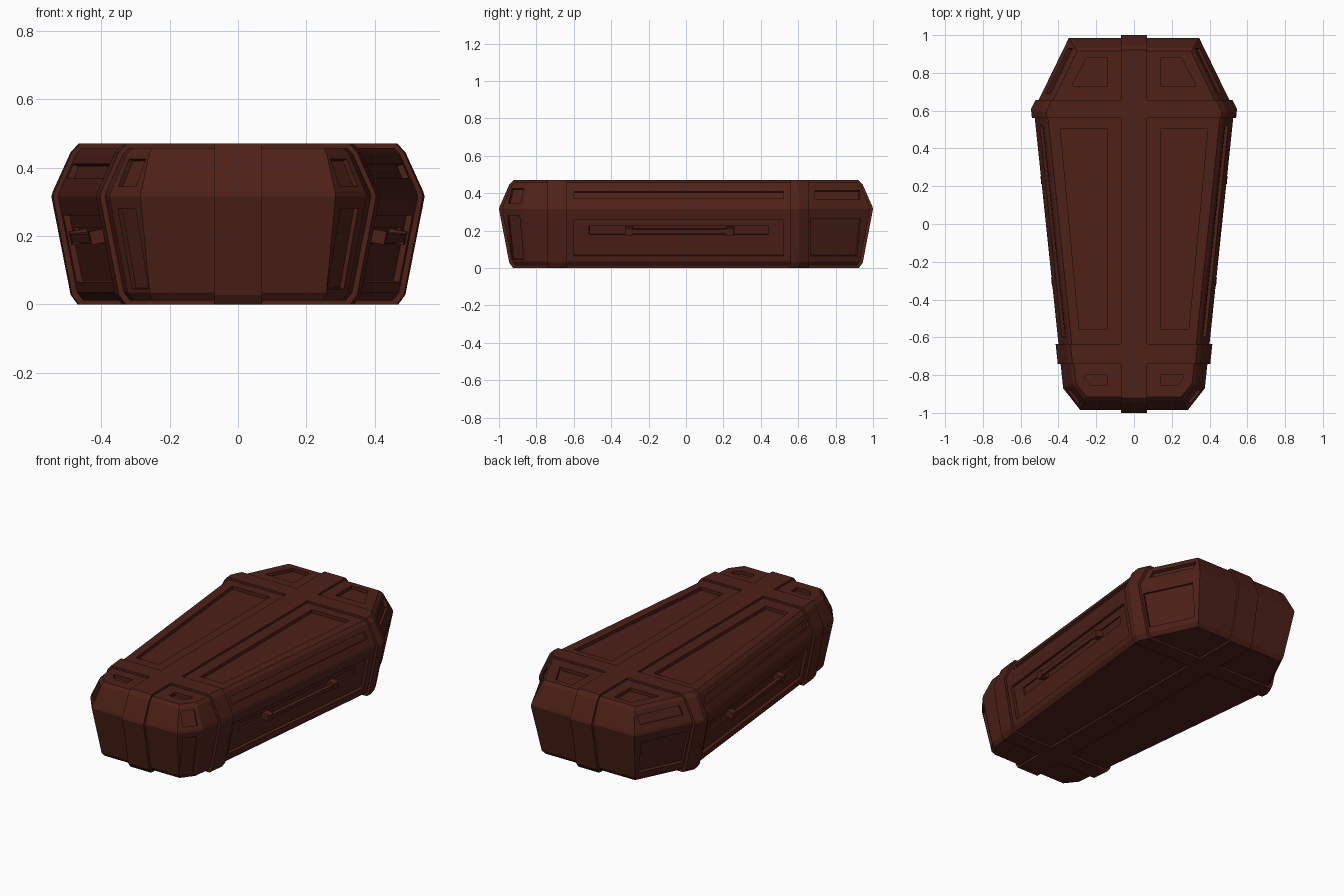
import bpy, bmesh
from mathutils import Vector

if "Cube" in bpy.data.objects:
    bpy.data.objects.remove(bpy.data.objects["Cube"])

wood = bpy.data.materials.new("dark_red_wood")
wood.diffuse_color = (0.075, 0.015, 0.009, 1)
wood.use_nodes = True
wood.node_tree.nodes["Principled BSDF"].inputs["Base Color"].default_value = wood.diffuse_color

# Rim outline (right half, foot to head) mirrored into an octagon
HALF = [(0.285, -0.985), (0.375, -0.87), (0.53, 0.605), (0.345, 0.985)]
OUTLINE = [Vector(p) for p in HALF] + [Vector((-x, y)) for x, y in reversed(HALF)]
# Height and inset of each horizontal ring
BODY = [(0.012, 0.073), (0.035, 0.055), (0.315, 0.0), (0.33, 0.004), (0.44, 0.053), (0.457, 0.07)]
BAND = [(0.0, 0.075), (0.028, 0.055), (0.315, 0.0), (0.33, 0.004), (0.445, 0.055), (0.47, 0.078)]


def ring(z, inset):
    """Mitred inset of the outline at height z."""
    pts, n = [], len(OUTLINE)
    for i, p in enumerate(OUTLINE):
        a = (p - OUTLINE[i - 1]).normalized()
        b = (OUTLINE[(i + 1) % n] - p).normalized()
        na, nb = Vector((-a.y, a.x)), Vector((-b.y, b.x))
        q = p + (na + nb) * (inset / (1 + na.dot(nb)))
        pts.append(Vector((q.x, q.y, z)))
    return pts


def make_object(name, bm):
    bmesh.ops.recalc_face_normals(bm, faces=bm.faces)
    mesh = bpy.data.meshes.new(name)
    bm.to_mesh(mesh)
    bm.free()
    mesh.materials.append(wood)
    ob = bpy.data.objects.new(name, mesh)
    bpy.context.collection.objects.link(ob)
    return ob


def loft(bm, rings):
    loops = [[bm.verts.new(p) for p in r] for r in rings]
    n = len(loops[0])
    bm.faces.new(loops[0][::-1])
    bm.faces.new(loops[-1])
    for lo, hi in zip(loops, loops[1:]):
        for i in range(n):
            bm.faces.new((lo[i], lo[(i + 1) % n], hi[(i + 1) % n], hi[i]))


def band(name, axis, lo, hi):
    """Slice of a slightly enlarged coffin shell, wrapping all round."""
    bm = bmesh.new()
    loft(bm, [ring(z, d - 0.015) for z, d in BAND])
    for pos, sign in ((lo, -1), (hi, 1)):
        co, no = Vector(), Vector()
        co[axis], no[axis] = pos, sign
        res = bmesh.ops.bisect_plane(bm, geom=bm.verts[:] + bm.edges[:] + bm.faces[:],
                                     plane_co=co, plane_no=no, clear_outer=True)
        cut = [e for e in res["geom_cut"] if isinstance(e, bmesh.types.BMEdge)]
        bmesh.ops.contextual_create(bm, geom=cut)
    return make_object(name, bm)


def side_plane(edge, level):
    """Point and outward normal of one sloped face of the body."""
    lo, hi = ring(*BODY[level]), ring(*BODY[level + 1])
    p = lo[edge]
    return p, (lo[edge + 1] - p).cross(hi[edge] - p).normalized()


def on_side(edge, level, y, z):
    p, n = side_plane(edge, level)
    return Vector((p.x - (n.y * (y - p.y) + n.z * (z - p.z)) / n.x, y, z)), n


def prism(bm, pts, n, depth, height):
    """Prism from depth below to height above the face, on both sides."""
    for s in (1, -1):
        loft(bm, [[Vector((s * q.x, q.y, q.z)) for q in (p + n * h for p in pts)]
                  for h in (-depth, height)])


def side_prism(bm, edge, level, yz, depth, height=0.02):
    pts = [on_side(edge, level, y, z)[0] for y, z in yz]
    prism(bm, pts, side_plane(edge, level)[1], depth, height)


def rect(y0, y1, z0, z1):
    return [(y0, z0), (y1, z0), (y1, z1), (y0, z1)]


# Main body
bm = bmesh.new()
loft(bm, [ring(z, d) for z, d in BODY])
body = make_object("coffin_body", bm)

# Recessed panels
panels = bmesh.new()
side_prism(panels, 1, 1, rect(-0.60, 0.52, 0.065, 0.26), 0.018)
side_prism(panels, 1, 3, rect(-0.60, 0.52, 0.37, 0.41), 0.018)
side_prism(panels, 2, 1, [(0.665, 0.065), (0.915, 0.065), (0.935, 0.265), (0.665, 0.265)], 0.018)
side_prism(panels, 2, 3, rect(0.69, 0.93, 0.367, 0.415), 0.018)
side_prism(panels, 0, 1, [(-0.93, 0.045), (-0.868, 0.045), (-0.89, 0.28), (-0.955, 0.28)], 0.015)
side_prism(panels, 0, 3, [(-0.95, 0.345), (-0.885, 0.345), (-0.868, 0.425), (-0.93, 0.425)], 0.015)
top = BODY[-1][0]
for shape in ([(0.14, 0.73), (0.33, 0.73), (0.25, 0.88), (0.14, 0.88)],
              [(0.14, -0.557), (0.29, -0.557), (0.39, 0.503), (0.14, 0.503)],
              [(0.14, -0.853), (0.23, -0.853), (0.258, -0.82), (0.262, -0.80), (0.14, -0.80)]):
    prism(panels, [Vector((x, y, top)) for x, y in shape], Vector((0, 0, 1)), 0.02, 0.02)
# Long groove behind each handle
groove = bmesh.new()
side_prism(groove, 1, 1, rect(-0.52, 0.44, 0.175, 0.22), 0.028)

for cutter in (make_object("panel_cutter", panels), make_object("groove_cutter", groove)):
    mod = body.modifiers.new(cutter.name, 'BOOLEAN')
    mod.operation, mod.solver, mod.object = 'DIFFERENCE', 'EXACT', cutter
    bpy.context.view_layer.objects.active = body
    bpy.ops.object.modifier_apply(modifier=mod.name)
    bpy.data.objects.remove(cutter)

# Raised bands: lengthwise strip and two cross bands
band("long_band", 0, -0.07, 0.07)
band("shoulder_band", 1, 0.56, 0.657)
band("foot_band", 1, -0.74, -0.635)

# Side handles: bar on two mounts
bm = bmesh.new()
side_prism(bm, 1, 1, rect(-0.29, 0.22, 0.185, 0.21), -0.002, 0.02)
make_object("handle_bars", bm)
bm = bmesh.new()
for y0, y1 in ((-0.325, -0.285), (0.215, 0.255)):
    side_prism(bm, 1, 1, rect(y0, y1, 0.178, 0.217), 0.03, 0.022)
make_object("handle_mounts", bm)
